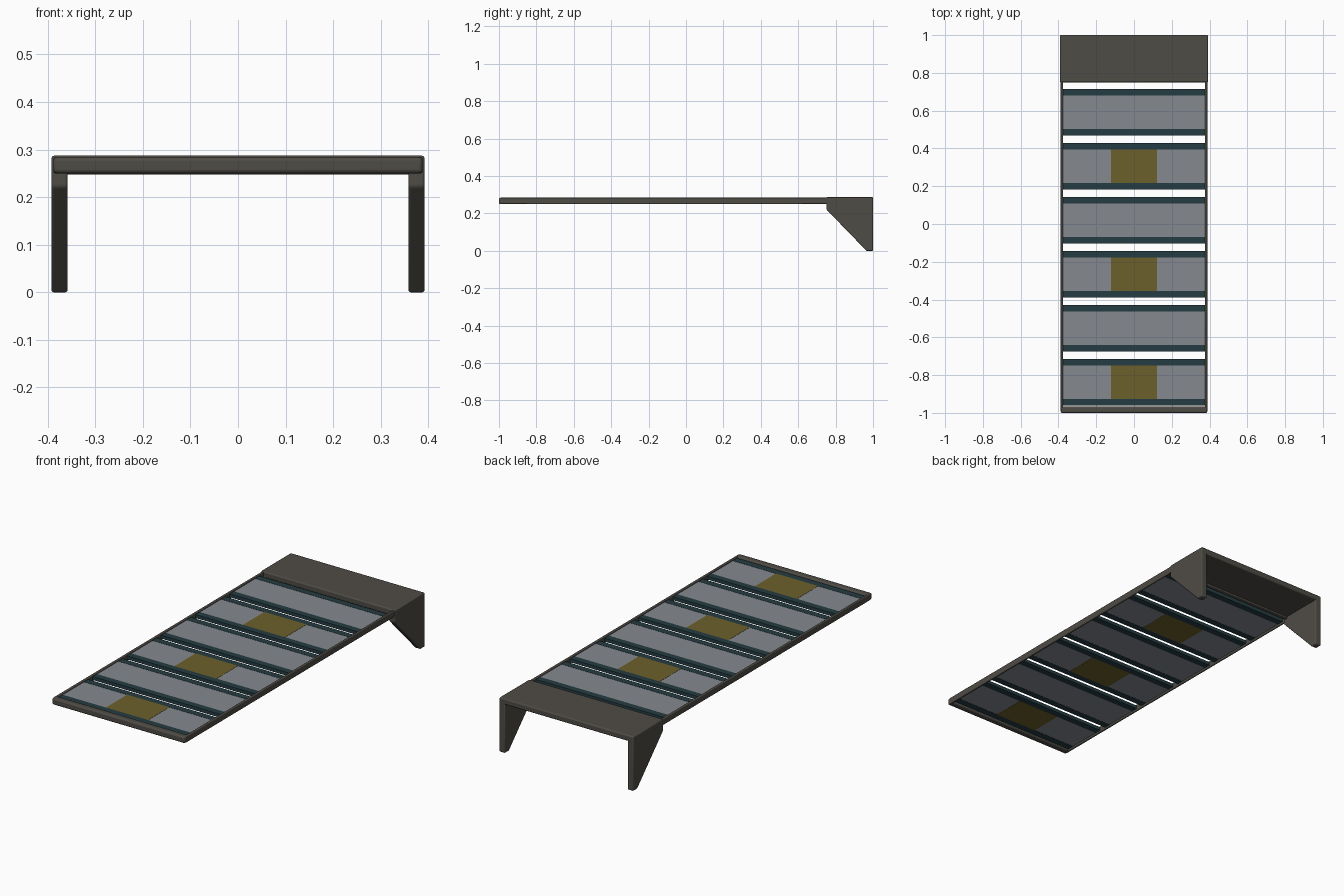
import bpy, bmesh, math

if "Cube" in bpy.data.objects:
    bpy.data.objects.remove(bpy.data.objects["Cube"])


def material(name, rgb):
    m = bpy.data.materials.new(name)
    m.diffuse_color = (*rgb, 1.0)
    m.use_nodes = True
    m.node_tree.nodes["Principled BSDF"].inputs["Base Color"].default_value = m.diffuse_color
    return m


FRAME = material("dark brown metal", (0.078, 0.072, 0.060))
GREY = material("grey panel", (0.235, 0.250, 0.275))
TEAL = material("dark teal trim", (0.018, 0.045, 0.054))
YELLOW = material("mustard patch", (0.150, 0.118, 0.024))


def finish(name, bm, mat, bevel=0.0):
    bmesh.ops.recalc_face_normals(bm, faces=bm.faces)
    me = bpy.data.meshes.new(name)
    bm.to_mesh(me)
    bm.free()
    ob = bpy.data.objects.new(name, me)
    bpy.context.collection.objects.link(ob)
    me.materials.append(mat)
    if bevel:
        b = ob.modifiers.new("bevel", 'BEVEL')
        b.width, b.segments = bevel, 3
        bpy.ops.object.select_all(action='DESELECT')
        ob.select_set(True)
        bpy.context.view_layer.objects.active = ob
        bpy.ops.object.shade_smooth_by_angle(angle=math.radians(40))
    return ob


def box(name, x, y, z, mat, bevel=0.0):
    bm = bmesh.new()
    bmesh.ops.create_cube(bm, size=1)
    for v in bm.verts:
        for i, (lo, hi) in enumerate((x, y, z)):
            v.co[i] = lo if v.co[i] < 0 else hi
    return finish(name, bm, mat, bevel)


def side_prism(name, x0, x1, profile, mat, bevel):
    """Extrude a (y, z) outline along x."""
    bm = bmesh.new()
    face = bm.faces.new([bm.verts.new((x0, y, z)) for y, z in profile])
    ext = bmesh.ops.extrude_face_region(bm, geom=[face])
    for v in ext["geom"]:
        if isinstance(v, bmesh.types.BMVert):
            v.co.x = x1
    return finish(name, bm, mat, bevel)


# Frame: front bar, rear bar and thin side rails
box("front_bar", (-0.388, 0.388), (-1.0, -0.965), (0.250, 0.284), FRAME, 0.008)
box("rear_bar", (-0.388, 0.388), (0.752, 0.775), (0.247, 0.284), FRAME, 0.004)
for side, s in (("left", -1), ("right", 1)):
    xs = sorted((s * 0.376, s * 0.388))
    box(side + "_rail", xs, (-0.99, 0.76), (0.250, 0.284), FRAME, 0.004)

# Head: top plate with a tapered leg at each end
box("head_plate", (-0.392, 0.392), (0.75, 1.0), (0.256, 0.287), FRAME, 0.006)
LEG = [(0.75, 0.285), (0.75, 0.222), (0.965, 0.0), (1.0, 0.0), (1.0, 0.285)]
for side, s in (("left", -1), ("right", 1)):
    xs = sorted((s * 0.358, s * 0.392))
    side_prism(side + "_leg", *xs, LEG, FRAME, 0.005)

# Slat panels: grey centre, teal strips at both edges, patch on every second one
Z = (0.260, 0.276)
for i in range(6):
    yc = -0.838 + i * 0.286
    n = str(i + 1)
    box("panel_" + n, (-0.377, 0.377), (yc - 0.090, yc + 0.090), Z, GREY)
    for end, s in (("front", -1), ("rear", 1)):
        ys = sorted((yc + s * 0.089, yc + s * 0.124))
        box(f"panel_{n}_{end}_trim", (-0.377, 0.377), ys, (0.259, 0.277), TEAL)
    if i % 2 == 0:
        for where, z in (("top", (0.2755, 0.277)), ("bottom", (0.259, 0.2605))):
            box(f"panel_{n}_{where}_patch", (-0.123, 0.123),
                (yc - 0.089, yc + 0.089), z, YELLOW)
